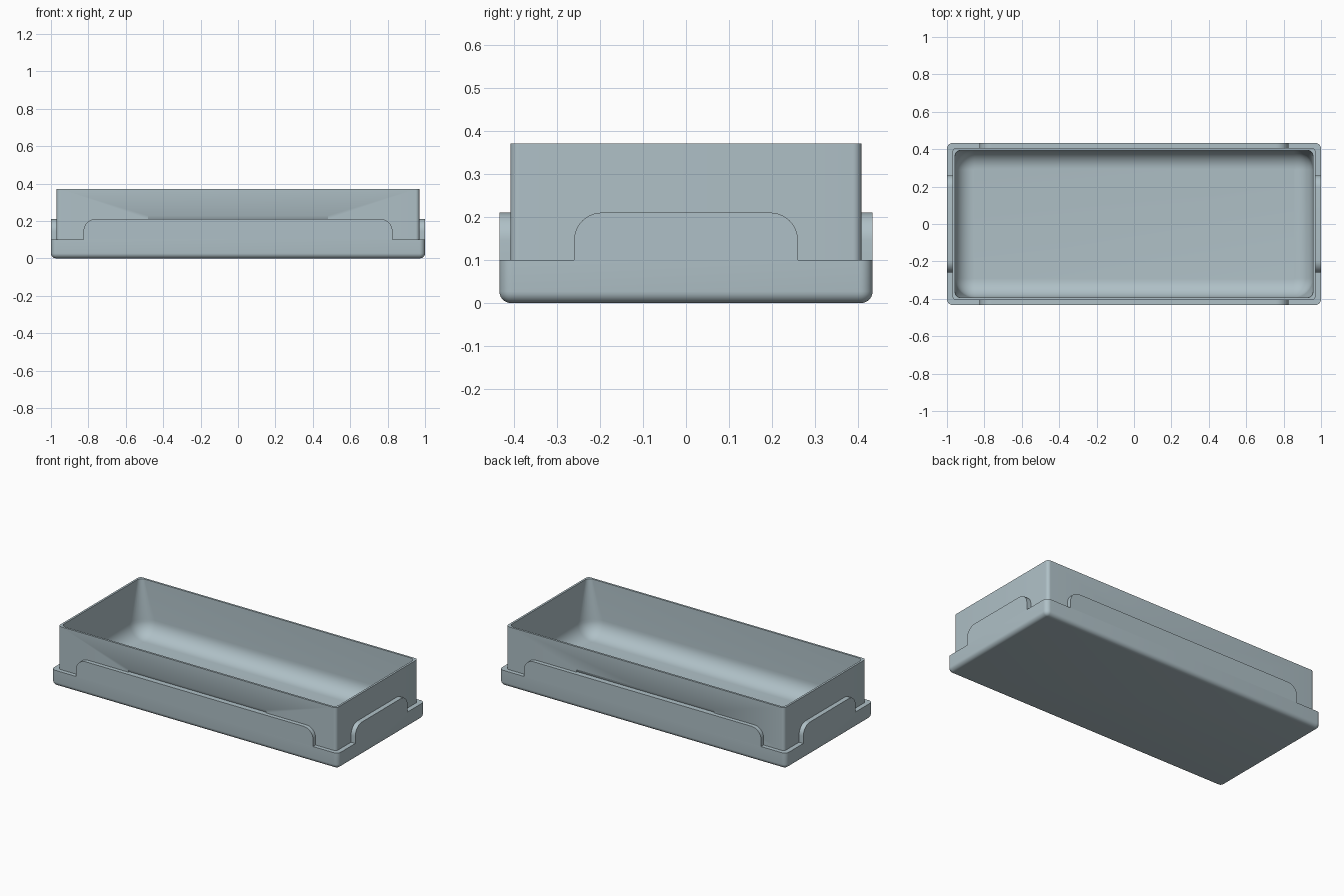
import bpy, bmesh
from math import sin, cos, pi
from mathutils import Matrix

if "Cube" in bpy.data.objects:
    bpy.data.objects.remove(bpy.data.objects["Cube"])

COLOR = (0.43, 0.53, 0.57, 1)
mat = bpy.data.materials.new("blue grey plastic")
mat.use_nodes = True
mat.diffuse_color = COLOR
bsdf = next(n for n in mat.node_tree.nodes if n.type == "BSDF_PRINCIPLED")
bsdf.inputs["Base Color"].default_value = COLOR

BASE_X, BASE_Y, BASE_TOP = 1.0, 0.433, 0.10
BOX_X, BOX_Y, BOX_TOP = 0.97, 0.407, 0.37
TAB_TOP, TAB_ROUND = 0.21, 0.065


def finish(name, bm):
    bmesh.ops.recalc_face_normals(bm, faces=bm.faces)
    mesh = bpy.data.meshes.new(name)
    bm.to_mesh(mesh)
    bm.free()
    mesh.materials.append(mat)
    obj = bpy.data.objects.new(name, mesh)
    bpy.context.collection.objects.link(obj)
    return obj


def select_only(obj):
    bpy.ops.object.select_all(action="DESELECT")
    obj.select_set(True)
    bpy.context.view_layer.objects.active = obj


def rounded_rect(hx, hy, r, z, steps=8):
    points = []
    for k, (sx, sy) in enumerate([(1, 1), (-1, 1), (-1, -1), (1, -1)]):
        for i in range(steps + 1):
            a = (k + i / steps) * pi / 2
            points.append((sx * (hx - r) + r * cos(a), sy * (hy - r) + r * sin(a), z))
    return points


def loft(name, rings):
    bm = bmesh.new()
    loops = [[bm.verts.new(p) for p in ring] for ring in rings]
    for a, b in zip(loops, loops[1:]):
        for i in range(len(a)):
            j = (i + 1) % len(a)
            bm.faces.new((a[i], a[j], b[j], b[i]))
    bm.faces.new(loops[0])
    bm.faces.new(loops[-1])
    return finish(name, bm)


def prism(name, points, offset, turn=0):
    """Closed solid from a loop of points, swept by offset and turned about z."""
    bm = bmesh.new()
    face = bm.faces.new([bm.verts.new(p) for p in points])
    swept = bmesh.ops.extrude_face_region(bm, geom=[face])["geom"]
    bmesh.ops.translate(bm, vec=offset, verts=[v for v in swept if isinstance(v, bmesh.types.BMVert)])
    bmesh.ops.transform(bm, matrix=Matrix.Rotation(turn, 4, "Z"), verts=bm.verts)
    return finish(name, bm)


# Tray: rounded underside, skirt, ledge, wall, rim and hollow in one loft
rings = []
edge = 0.027
for i in range(7):
    t = i / 6 * pi / 2
    inset = edge * (1 - sin(t))
    rings.append(rounded_rect(BASE_X - inset, BASE_Y - inset, 0.03 - inset, edge * (1 - cos(t))))
rings.append(rounded_rect(BASE_X, BASE_Y, 0.03, BASE_TOP))
rings.append(rounded_rect(BOX_X, BOX_Y, 0.02, BASE_TOP))
rings.append(rounded_rect(BOX_X, BOX_Y, 0.02, BOX_TOP))
in_x, in_y, floor, bowl = BOX_X - 0.013, BOX_Y - 0.013, 0.03, 0.1
rings.append(rounded_rect(in_x, in_y, 0.03, BOX_TOP))
for i in range(11):
    t = i / 10 * pi / 2
    inset = bowl * (1 - cos(t))
    rings.append(rounded_rect(in_x - inset, in_y - inset, bowl + 0.004 - inset,
                              floor + bowl * (1 - sin(t))))
tray = loft("tray", rings)

# Undercut finger slots above the long tabs
for turn in (0, pi):
    section = [(-0.48, -y, z) for y, z in
               [(0.45, TAB_TOP), (0.45, 0.228), (BOX_Y, 0.228), (BOX_Y - 0.008, TAB_TOP)]]
    cutter = prism("slot_cutter", section, (0.96, 0, 0), turn)
    cutter.hide_render = True
    select_only(tray)
    mod = tray.modifiers.new("slot", "BOOLEAN")
    mod.operation, mod.solver, mod.object = "DIFFERENCE", "EXACT", cutter
    bpy.ops.object.modifier_apply(modifier=mod.name)
    bpy.data.objects.remove(cutter)


# Raised tabs with rounded shoulders on all four sides
def tab(name, half, inner, outer, turn):
    right = [(half, BASE_TOP)]
    for i in range(11):
        a = i / 10 * pi / 2
        right.append((half - TAB_ROUND * (1 - cos(a)), TAB_TOP - TAB_ROUND * (1 - sin(a))))
    outline = right + [(-x, z) for x, z in reversed(right)]
    return prism(name, [(x, -inner, z) for x, z in outline], (0, inner - outer, 0), turn)


parts = [tray,
         tab("front_tab", 0.826, BOX_Y, BASE_Y, 0),
         tab("back_tab", 0.826, BOX_Y, BASE_Y, pi),
         tab("left_tab", 0.26, BOX_X, BASE_X, pi / 2),
         tab("right_tab", 0.26, BOX_X, BASE_X, -pi / 2)]

for part in parts:
    select_only(part)
    bpy.ops.object.shade_smooth_by_angle(angle=pi / 6)
